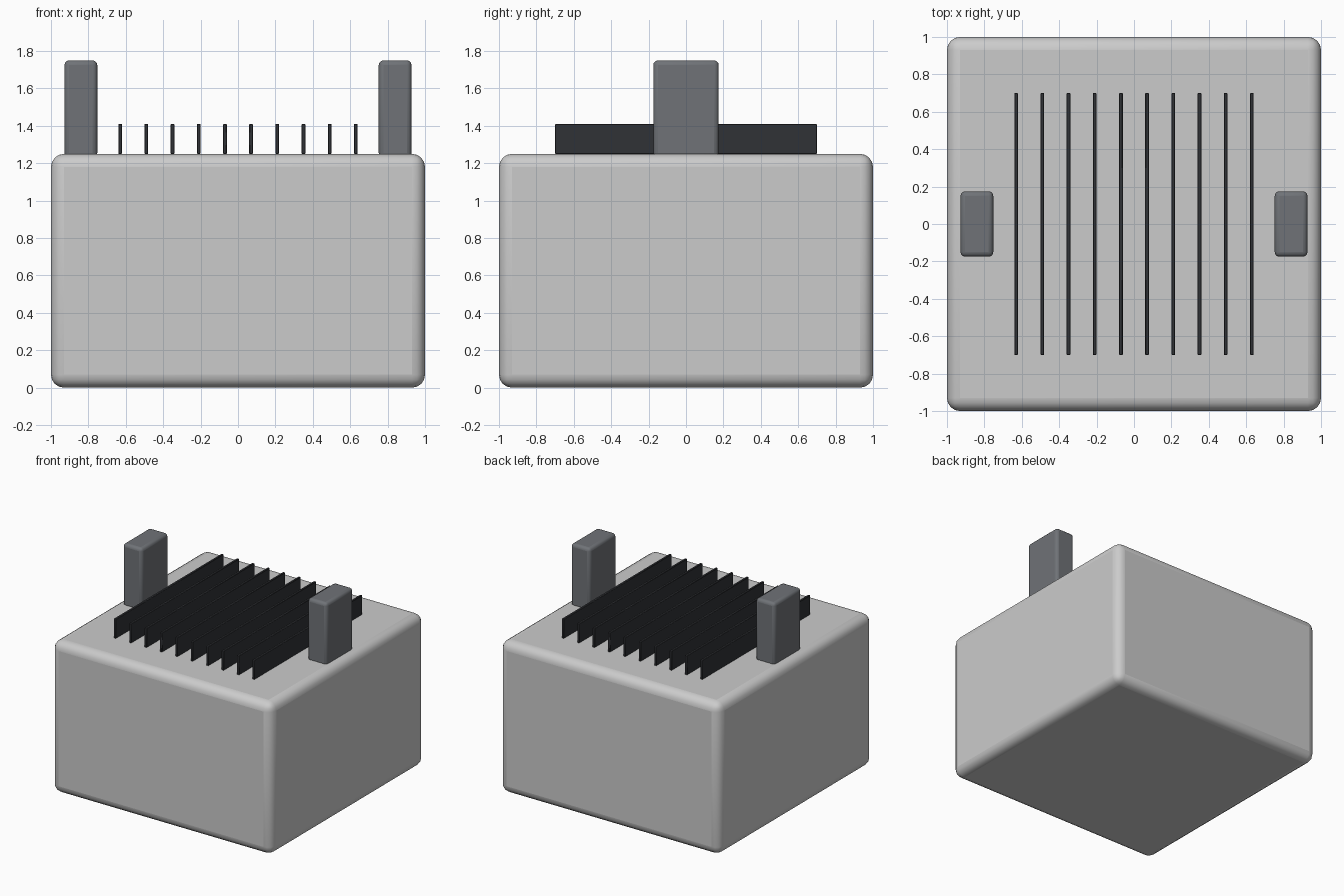
import bpy
from math import radians

if "Cube" in bpy.data.objects:
    bpy.data.objects.remove(bpy.data.objects["Cube"])


def material(name, color):
    m = bpy.data.materials.new(name)
    m.diffuse_color = (*color, 1)
    m.use_nodes = True
    m.node_tree.nodes["Principled BSDF"].inputs["Base Color"].default_value = m.diffuse_color
    return m


def rounded_box(name, lo, hi, radius, segments, mat=None):
    """Box between two corners with rounded edges."""
    bpy.ops.mesh.primitive_cube_add(
        size=1, location=[(a + b) / 2 for a, b in zip(lo, hi)])
    ob = bpy.context.object
    ob.name = name
    ob.scale = [b - a for a, b in zip(lo, hi)]
    bpy.ops.object.transform_apply(location=False, rotation=False, scale=True)
    bev = ob.modifiers.new("rounding", "BEVEL")
    bev.width = radius
    bev.segments = segments
    if mat:
        ob.data.materials.append(mat)
    bpy.ops.object.shade_smooth_by_angle(angle=radians(40))
    return ob


dark = material("dark_fin", (0.03, 0.032, 0.037))
steel = material("steel_grey", (0.16, 0.17, 0.185))

# Main housing
rounded_box("housing", (-1, -1, 0), (1, 1, 1.25), 0.07, 4)

# Row of thin cooling fins on the top
for i in range(10):
    x = -0.63 + 0.14 * i
    rounded_box(f"cooling_fin_{i + 1}", (x - 0.01, -0.7, 1.25),
                (x + 0.01, 0.7, 1.41), 0.003, 1, dark)

# Upright post on either side of the fins
for side, x in (("left", -0.84), ("right", 0.84)):
    rounded_box(f"{side}_post", (x - 0.0875, -0.175, 1.23),
                (x + 0.0875, 0.175, 1.75), 0.025, 3, steel)
